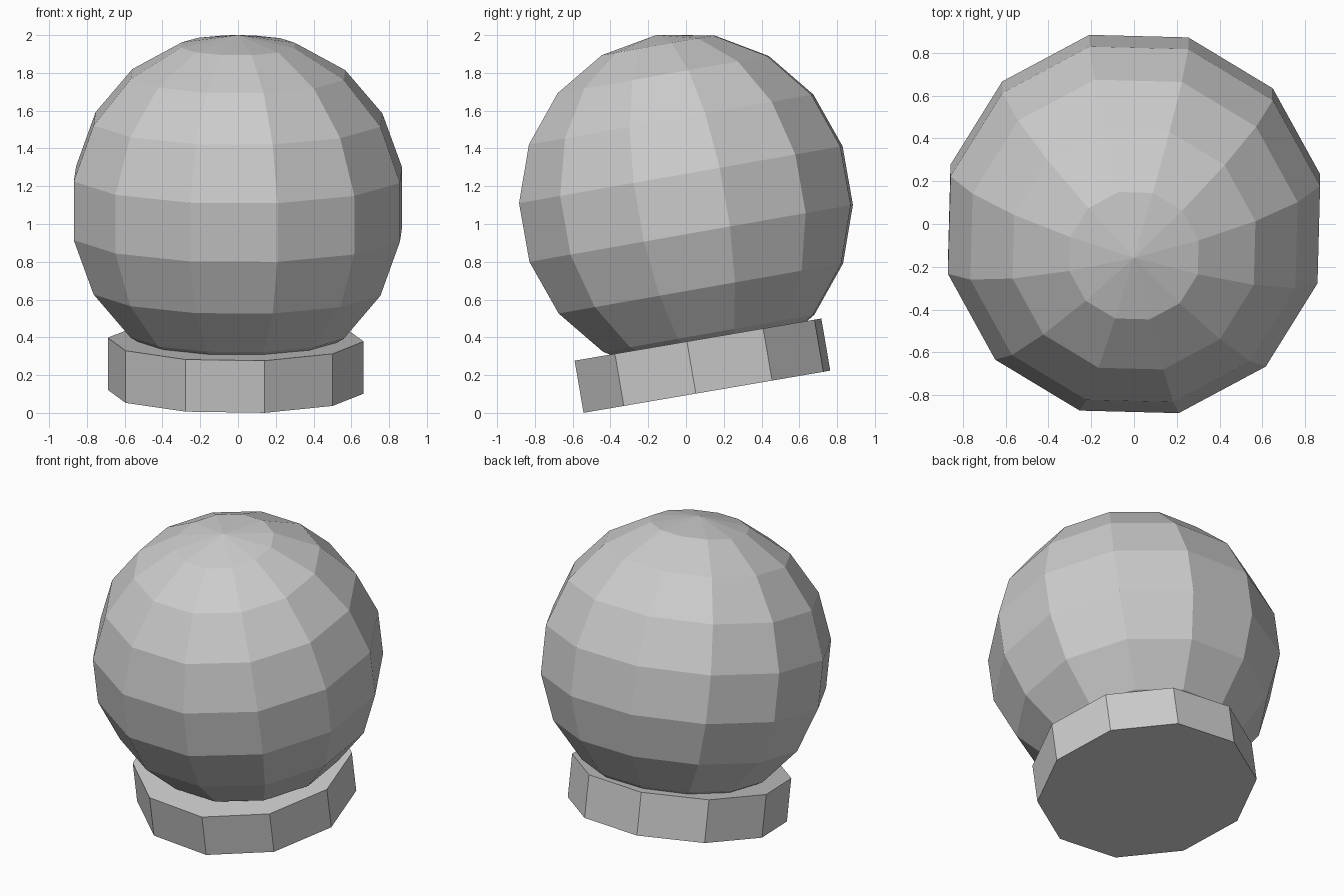
import bpy
from math import radians
from mathutils import Matrix

cube = bpy.data.objects.get("Cube")
if cube:
    bpy.data.objects.remove(cube, do_unlink=True)

grey = bpy.data.materials.new("plain_grey")
grey.use_nodes = True
colour = (0.6, 0.6, 0.6, 1.0)
grey.diffuse_color = colour
grey.node_tree.nodes["Principled BSDF"].inputs["Base Color"].default_value = colour


def finish(name, centre, tilt, spin):
    """Spin the active part about its own axis, lean it forward and place it."""
    part = bpy.context.object
    part.name = name
    part.matrix_world = (Matrix.Translation(centre)
                         @ Matrix.Rotation(radians(tilt), 4, 'X')
                         @ Matrix.Rotation(radians(spin), 4, 'Z'))
    part.data.materials.append(grey)
    bpy.ops.object.shade_flat()


# Faceted globe
bpy.ops.mesh.primitive_uv_sphere_add(segments=12, ring_count=9, radius=0.908)
finish("globe", (0, 0, 1.106), 10, 13.5)

# Ten-sided disc base
bpy.ops.mesh.primitive_cylinder_add(vertices=10, radius=0.68, depth=0.28)
finish("base", (-0.012, 0.087, 0.25), 9.7, 13)
